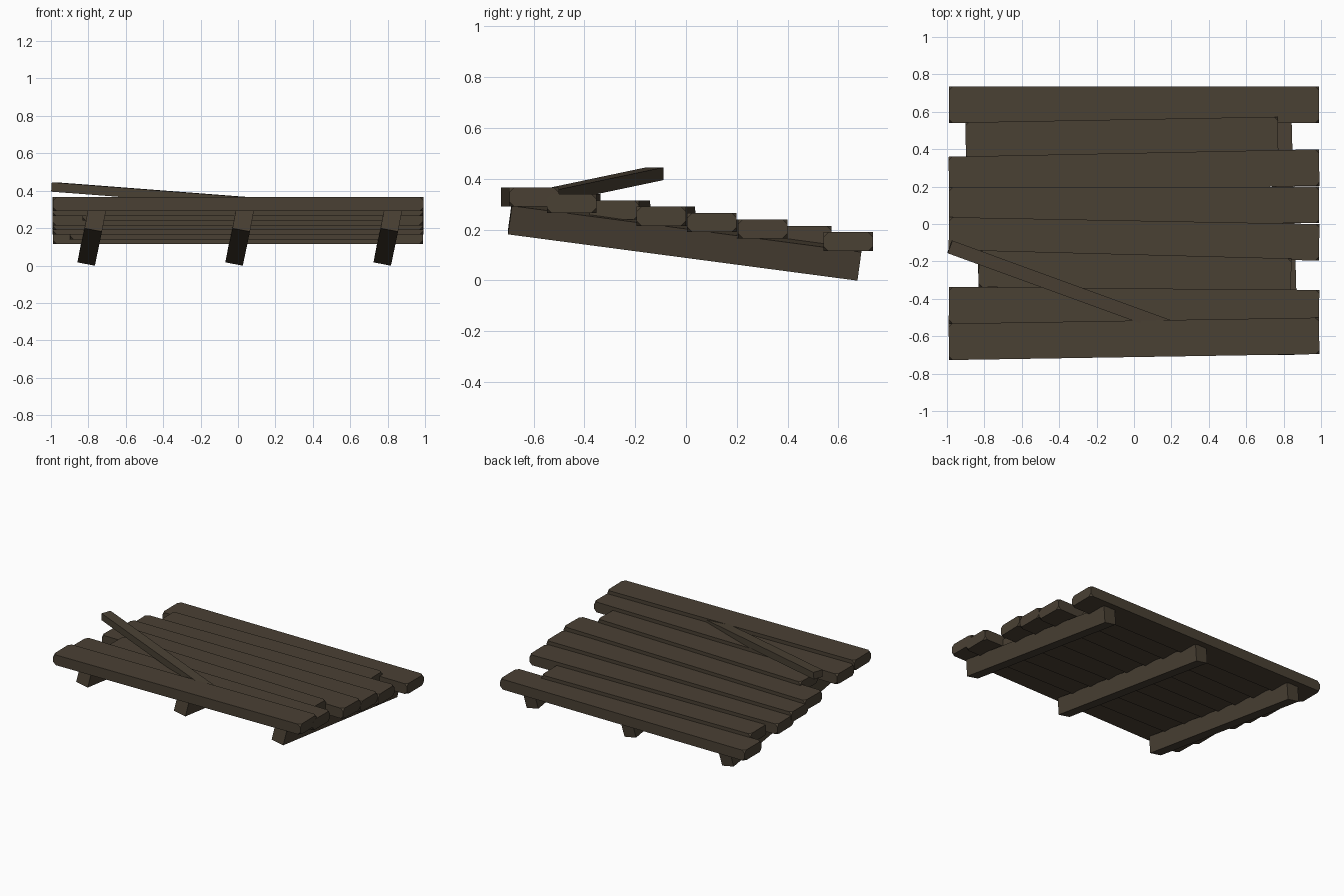
import bpy, bmesh
from mathutils import Vector, Matrix

if "Cube" in bpy.data.objects:
    bpy.data.objects.remove(bpy.data.objects["Cube"])

wood = bpy.data.materials.new("dark weathered wood")
wood.diffuse_color = (0.068, 0.052, 0.034, 1.0)
wood.use_nodes = True
wood.node_tree.nodes["Principled BSDF"].inputs["Base Color"].default_value = wood.diffuse_color


def board(name, start, end, width, thick, up=(0, 0, 1), chamfer=0.0):
    """Box running from start to end (centre line), with optional clipped corners."""
    start, end = Vector(start), Vector(end)
    d = (end - start).normalized()
    u = Vector(up)
    u = (u - d * u.dot(d)).normalized()
    s = u.cross(d)
    rot = Matrix((d, s, u)).transposed().to_4x4()
    bm = bmesh.new()
    bmesh.ops.create_cube(bm, size=1)
    bmesh.ops.scale(bm, vec=((end - start).length, width, thick), verts=bm.verts)
    if chamfer:
        bmesh.ops.bevel(bm, geom=bm.verts[:], offset=chamfer, segments=1,
                        affect='VERTICES')
    bmesh.ops.transform(bm, matrix=Matrix.Translation((start + end) / 2) @ rot,
                        verts=bm.verts)
    bmesh.ops.recalc_face_normals(bm, faces=bm.faces)
    me = bpy.data.meshes.new(name)
    bm.to_mesh(me)
    bm.free()
    me.materials.append(wood)
    ob = bpy.data.objects.new(name, me)
    bpy.context.collection.objects.link(ob)
    return ob


# Deck planks: x left, x right, centre y at left end, centre y at right end, top z
planks = [
    (-0.99, 0.99, -0.630, -0.598, 0.366),
    (-0.99, 0.99, -0.434, -0.450, 0.340),
    (-0.83, 0.84, -0.238, -0.282, 0.315),
    (-0.99, 0.99, -0.061, -0.098, 0.290),
    (-0.99, 0.99, 0.097, 0.102, 0.265),
    (-0.99, 0.99, 0.262, 0.302, 0.240),
    (-0.90, 0.77, 0.446, 0.476, 0.215),
    (-0.99, 0.99, 0.638, 0.638, 0.190),
]
for i, (x0, x1, y0, y1, top) in enumerate(planks):
    z = top - 0.0375
    board(f"deck_plank_{i + 1}", (x0, y0, z), (x1, y1, z), 0.195, 0.075, chamfer=0.02)

# Leaning support beams under the deck
for name, x in (("left", -0.793), ("middle", -0.002), ("right", 0.79)):
    up = Vector((0.19, 0.13, 1)).normalized()
    off = up * 0.0575
    board(f"{name}_support_beam",
          Vector((x + 0.019, -0.70, 0.190)) + off,
          Vector((x - 0.019, 0.675, 0.008)) + off,
          0.095, 0.115, up=up)

# Loose board lying diagonally, one end wedged under the front plank
board("loose_board", (-0.985, -0.122, 0.420), (0.345, -0.606, 0.318), 0.072, 0.050)
